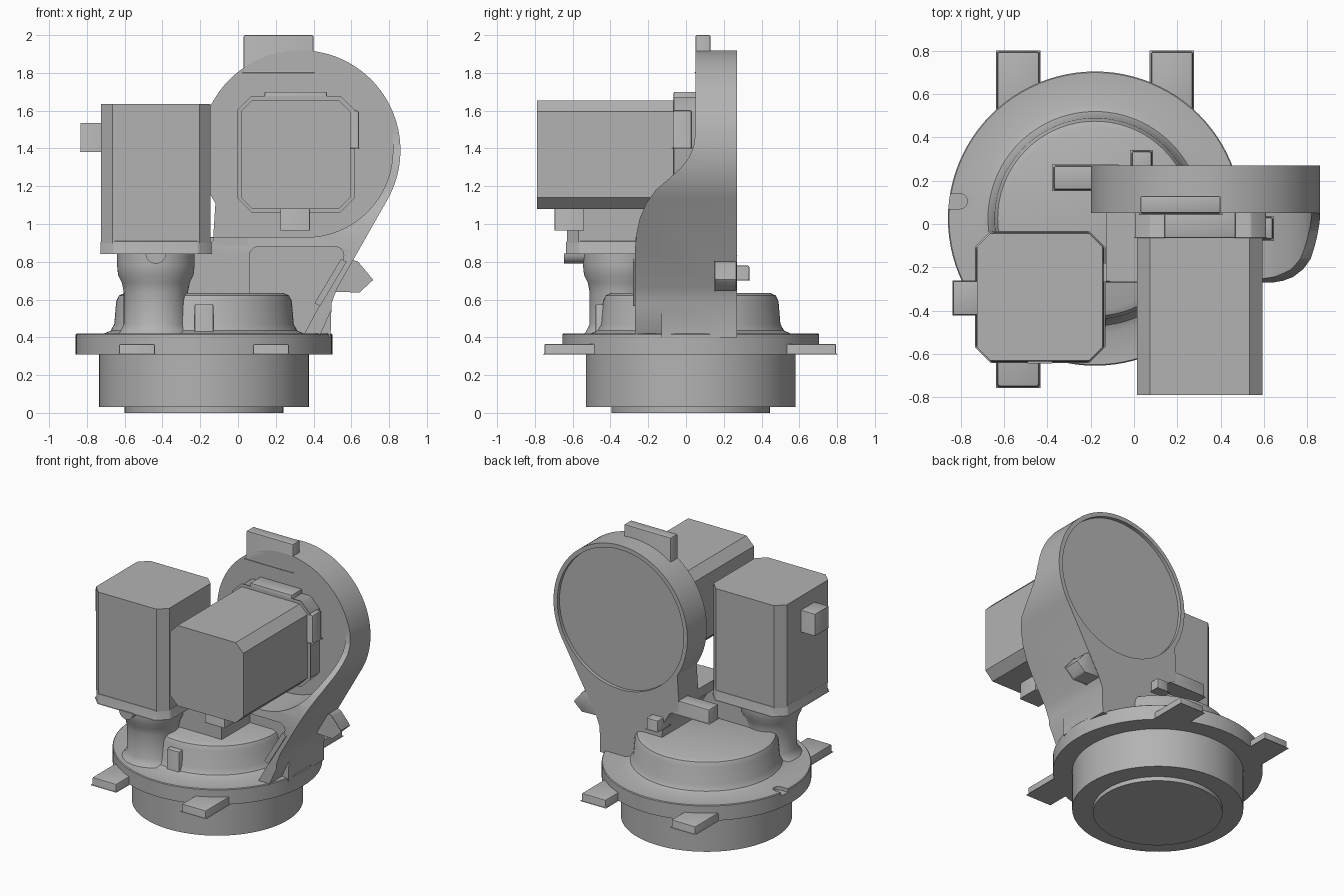
import bpy, bmesh
from math import sin, cos, pi, radians

old = bpy.data.objects.get("Cube")
if old:
    bpy.data.objects.remove(old, do_unlink=True)

grey = bpy.data.materials.new("cast_grey")
grey.use_nodes = True
grey.diffuse_color = (0.45, 0.45, 0.45, 1)
grey.node_tree.nodes["Principled BSDF"].inputs["Base Color"].default_value = (0.45, 0.45, 0.45, 1)


def finish(name, bm, bevel=0.0):
    bmesh.ops.remove_doubles(bm, verts=bm.verts, dist=1e-5)
    if bevel:
        bmesh.ops.bevel(bm, geom=bm.edges[:], offset=bevel, segments=2, profile=0.5, affect='EDGES')
    bmesh.ops.recalc_face_normals(bm, faces=bm.faces)
    mesh = bpy.data.meshes.new(name)
    bm.to_mesh(mesh)
    bm.free()
    mesh.materials.append(grey)
    obj = bpy.data.objects.new(name, mesh)
    bpy.context.collection.objects.link(obj)
    return obj


def prism(name, pts, axis, lo, hi, bevel=0.0):
    """Extrude a flat outline along one axis."""
    place = {'x': lambda a, b, t: (t, a, b),
             'y': lambda a, b, t: (a, t, b),
             'z': lambda a, b, t: (a, b, t)}[axis]
    bm = bmesh.new()
    ends = [[bm.verts.new(place(a, b, t)) for a, b in pts] for t in (lo, hi)]
    for ring in ends:
        bm.faces.new(ring)
    n = len(pts)
    for i in range(n):
        j = (i + 1) % n
        bm.faces.new((ends[0][i], ends[0][j], ends[1][j], ends[1][i]))
    return finish(name, bm, bevel)


def box(name, x, y, z, bevel=0.008):
    rect = [(x[0], y[0]), (x[1], y[0]), (x[1], y[1]), (x[0], y[1])]
    return prism(name, rect, 'z', z[0], z[1], bevel)


def chamfered(a, b, c):
    """Rectangle outline with cut corners."""
    (a0, a1), (b0, b1) = a, b
    return [(a0 + c, b0), (a1 - c, b0), (a1, b0 + c), (a1, b1 - c),
            (a1 - c, b1), (a0 + c, b1), (a0, b1 - c), (a0, b0 + c)]


def arc(cx, cy, r, start, end, n):
    return [(cx + r * cos(radians(start + (end - start) * i / n)),
             cy + r * sin(radians(start + (end - start) * i / n))) for i in range(n + 1)]


def lathe(name, profile, cx, cy, n=96):
    bm = bmesh.new()
    vs = [bm.verts.new((cx + r, cy, z)) for r, z in profile]
    es = [bm.edges.new(p) for p in zip(vs, vs[1:])]
    bmesh.ops.spin(bm, geom=vs + es, cent=(cx, cy, 0), axis=(0, 0, 1), angle=2 * pi, steps=n)
    return finish(name, bm)


def carve(obj, cutters):
    """Subtract the cutters, then discard them."""
    for c in cutters:
        m = obj.modifiers.new("cut", 'BOOLEAN')
        m.operation, m.solver, m.object = 'DIFFERENCE', 'EXACT', c
    graph = bpy.context.evaluated_depsgraph_get()
    mesh = bpy.data.meshes.new_from_object(obj.evaluated_get(graph))
    obj.modifiers.clear()
    obj.data = mesh
    for c in cutters:
        bpy.data.objects.remove(c, do_unlink=True)


# Turned base: spigot, drum, flange and filleted dome
BX, BY = -0.18, 0.025
base = lathe("base", [(0, 0), (0.42, 0), (0.42, 0.03), (0.555, 0.03), (0.555, 0.31), (0.68, 0.31),
                      (0.68, 0.415), (0.675, 0.42), (0.53, 0.42), (0.495, 0.435), (0.475, 0.47),
                      (0.465, 0.59), (0.45, 0.622), (0.42, 0.635), (0, 0.635)], BX, BY)
notch = [(-0.95, 0.07)] + arc(-0.805, 0.105, 0.035, -90, 90, 10) + [(-0.95, 0.14)]
carve(base, [prism("notch_cutter", notch, 'z', 0.395, 0.5)])

# Four feet
for side, x in (("right", -0.535), ("left", 0.175)):
    box(f"front_{side}_foot", (x - 0.095, x + 0.095), (-0.75, -0.4), (0.31, 0.365))
    box(f"back_{side}_foot", (x - 0.095, x + 0.095), (0.4, 0.795), (0.31, 0.365))
box("front_stop", (-0.23, -0.13), (-0.48, -0.38), (0.41, 0.575))

# Arm with round head
CX, CZ = 0.33, 1.39
outline = arc(CX, CZ, 0.53, -29, 212, 80) + [
    (-0.13, 0.95), (-0.13, 0.86), (-0.06, 0.82), (-0.01, 0.74), (0.0, 0.66), (0.0, 0.4),
    (0.49, 0.4), (0.495, 0.58), (0.525, 0.66)]
arm = prism("arm", outline, 'y', -0.27, 0.27)
front_sweep = [(0.05, 2.1), (0.05, 1.48), (0.04, 1.41), (0.015, 1.35), (-0.03, 1.295), (-0.09, 1.24),
               (-0.16, 1.18), (-0.21, 1.11), (-0.245, 1.03), (-0.262, 0.95), (-0.271, 0.86),
               (-0.6, 0.86), (-0.6, 2.1)]
scoop = arc(0.36, CZ, 0.46, -90, 0, 24) + [(0.82, 2.1), (-0.4, 2.1), (-0.4, 0.93)]
pocket = ([(0.06, 0.38), (0.33, 0.38), (0.55, 0.79)] + arc(0.515, 0.835, 0.045, 0, 90, 6)
          + arc(0.11, 0.83, 0.05, 90, 180, 6))
wedge = [(0.605, 0.79), (0.42, 0.38), (0.8, 0.38), (0.8, 0.79)]
carve(arm, [prism("sweep_cutter", front_sweep, 'x', -1, 1.2),
            prism("scoop_cutter", scoop, 'y', -0.6, 0.05),
            prism("pocket_cutter", pocket, 'y', -0.6, 0.05),
            prism("wedge_cutter", wedge, 'y', -0.6, -0.13),
            prism("face_cutter", arc(CX, CZ, 0.5, 0, 355, 71), 'y', 0.245, 0.4)])
box("head_tab", (0.03, 0.4), (0.05, 0.13), (1.8, 2.0))
prism("strut_pad", [(0.575, 0.8), (0.435, 0.565), (0.405, 0.58), (0.545, 0.815)], 'y', -0.28, -0.2)

# Lugs and pin on the arm
prism("left_lug", [(0.5, 0.65), (0.64, 0.645), (0.705, 0.705), (0.63, 0.795), (0.57, 0.81)],
      'y', 0.15, 0.268, 0.008)
box("right_lug", (-0.37, -0.08), (0.16, 0.268), (0.83, 0.93))
box("back_pin", (-0.01, 0.08), (0.2, 0.335), (0.7, 0.78))

# Post, and web joining it to the arm
MX, MY = -0.435, -0.34
lathe("motor_post", [(0, 0.4), (0.22, 0.4), (0.19, 0.43), (0.17, 0.47), (0.17, 0.64), (0.18, 0.69),
                     (0.2, 0.73), (0.205, 0.78), (0.205, 0.85), (0, 0.85)], MX, MY, 64)
prism("web", [(-0.42, 0.55), (0.05, 0.55), (0.05, 0.93), (-0.1, 0.93), (-0.25, 0.84), (-0.42, 0.84)],
      'y', -0.268, -0.18)

# Upright motor
prism("upright_motor", chamfered((-0.725, -0.145), (-0.63, -0.045), 0.06), 'z', 0.9, 1.635)
prism("upright_motor_mount", chamfered((-0.728, -0.14), (-0.635, -0.04), 0.07), 'z', 0.84, 0.91, 0.008)
box("upright_motor_plug", (-0.835, -0.7), (-0.42, -0.265), (1.38, 1.535), 0.003)
prism("mount_boss", arc(MX, 0.845, 0.055, 180, 360, 12), 'y', -0.645, -0.3)

# Level motor
prism("level_motor", chamfered((0.015, 0.595), (1.08, 1.655), 0.06), 'y', -0.79, -0.06)
prism("level_motor_mount", chamfered((0.005, 0.61), (1.07, 1.67), 0.07), 'y', -0.065, 0.06, 0.008)
box("mount_top_tab", (0.14, 0.47), (-0.065, 0.06), (1.6, 1.7))
box("mount_side_tab", (0.55, 0.64), (-0.07, 0.03), (1.4, 1.6))
box("level_motor_plug", (0.225, 0.38), (-0.695, -0.54), (0.965, 1.1), 0.003)

# Smooth the curves, keep the corners sharp
for o in bpy.context.scene.objects:
    o.select_set(o.type == 'MESH')
bpy.context.view_layer.objects.active = arm
bpy.ops.object.shade_smooth_by_angle(angle=radians(32))
